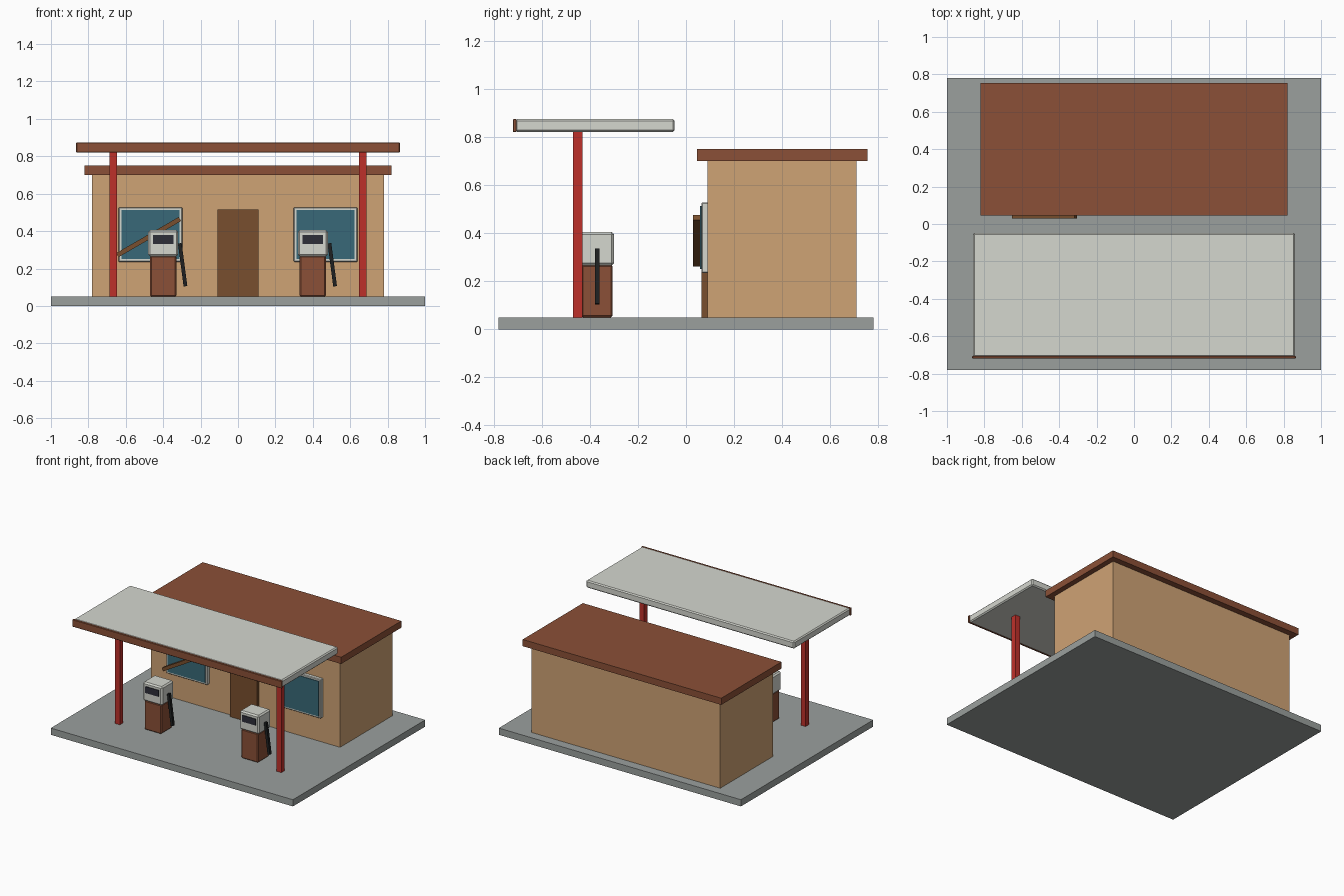
import bpy
from math import radians

if "Cube" in bpy.data.objects:
    bpy.data.objects.remove(bpy.data.objects["Cube"])


def material(name, r, g, b):
    m = bpy.data.materials.new(name)
    lin = [((c / 255 + 0.055) / 1.055) ** 2.4 for c in (r, g, b)]
    m.diffuse_color = (*lin, 1)
    m.use_nodes = True
    m.node_tree.nodes["Principled BSDF"].inputs["Base Color"].default_value = m.diffuse_color
    return m


CONCRETE = material("concrete", 155, 160, 158)
STUCCO = material("stucco", 207, 163, 117)
RUST = material("rust", 139, 80, 55)
WHITE = material("off_white", 213, 215, 207)
RED = material("red_paint", 190, 48, 42)
WOOD = material("dark_wood", 121, 79, 46)
GLASS = material("glass", 57, 105, 120)
SCREEN = material("screen", 45, 46, 56)
RUBBER = material("rubber", 30, 32, 33)


def box(name, x, y, z, mat, bevel=0.0, tilt=0.0):
    """Box from (min, max) pairs, optionally bevelled and tilted about y."""
    spans = (x, y, z)
    bpy.ops.mesh.primitive_cube_add(size=1, location=[(a + b) / 2 for a, b in spans])
    ob = bpy.context.object
    ob.name = name
    ob.scale = [b - a for a, b in spans]
    bpy.ops.object.transform_apply(location=False, rotation=False, scale=True)
    ob.rotation_euler.y = radians(tilt)
    ob.data.materials.append(mat)
    if bevel:
        mod = ob.modifiers.new("edge", 'BEVEL')
        mod.width = bevel
        mod.segments = 1
    return ob


def around(c, size):
    return (c - size / 2, c + size / 2)


# Ground slab and building
box("slab", (-1, 1), (-0.78, 0.78), (0, 0.05), CONCRETE)
box("building_walls", (-0.78, 0.78), (0.09, 0.71), (0.05, 0.70), STUCCO)
box("building_roof", (-0.82, 0.82), (0.045, 0.755), (0.70, 0.75), RUST)
box("door", (-0.11, 0.11), (0.065, 0.095), (0.05, 0.515), WOOD)

# Canopy
box("canopy", (-0.86, 0.86), (-0.71, -0.047), (0.82, 0.875), WHITE, 0.008)
box("canopy_fascia", (-0.865, 0.865), (-0.72, -0.705), (0.82, 0.875), RUST, 0.003)

for side, s in (("left", -1), ("right", 1)):
    # Canopy post and window
    box(f"{side}_post", around(s * 0.667, 0.04), around(-0.45, 0.04), (0.05, 0.825), RED)
    box(f"{side}_window_frame", around(s * 0.468, 0.34), (0.064, 0.095), (0.235, 0.527), WHITE, 0.004)
    box(f"{side}_window_glass", around(s * 0.468, 0.31), (0.059, 0.08), (0.25, 0.512), GLASS)

    # Fuel pump
    px = s * 0.4
    box(f"{side}_pump_body", around(px, 0.14), (-0.435, -0.305), (0.05, 0.268), RUST, 0.007)
    box(f"{side}_pump_head", around(px, 0.16), (-0.44, -0.30), (0.265, 0.405), WHITE, 0.01)
    box(f"{side}_pump_screen", around(px, 0.11), (-0.445, -0.43), (0.33, 0.378), SCREEN)
    box(f"{side}_pump_hose", around(px + 0.104, 0.02), around(-0.369, 0.02),
        around(0.22, 0.232), RUBBER, tilt=-7.5)

# Plank nailed across the left window
box("window_plank", around(-0.478, 0.386), (0.03, 0.063), around(0.368, 0.025), WOOD, tilt=-30)
